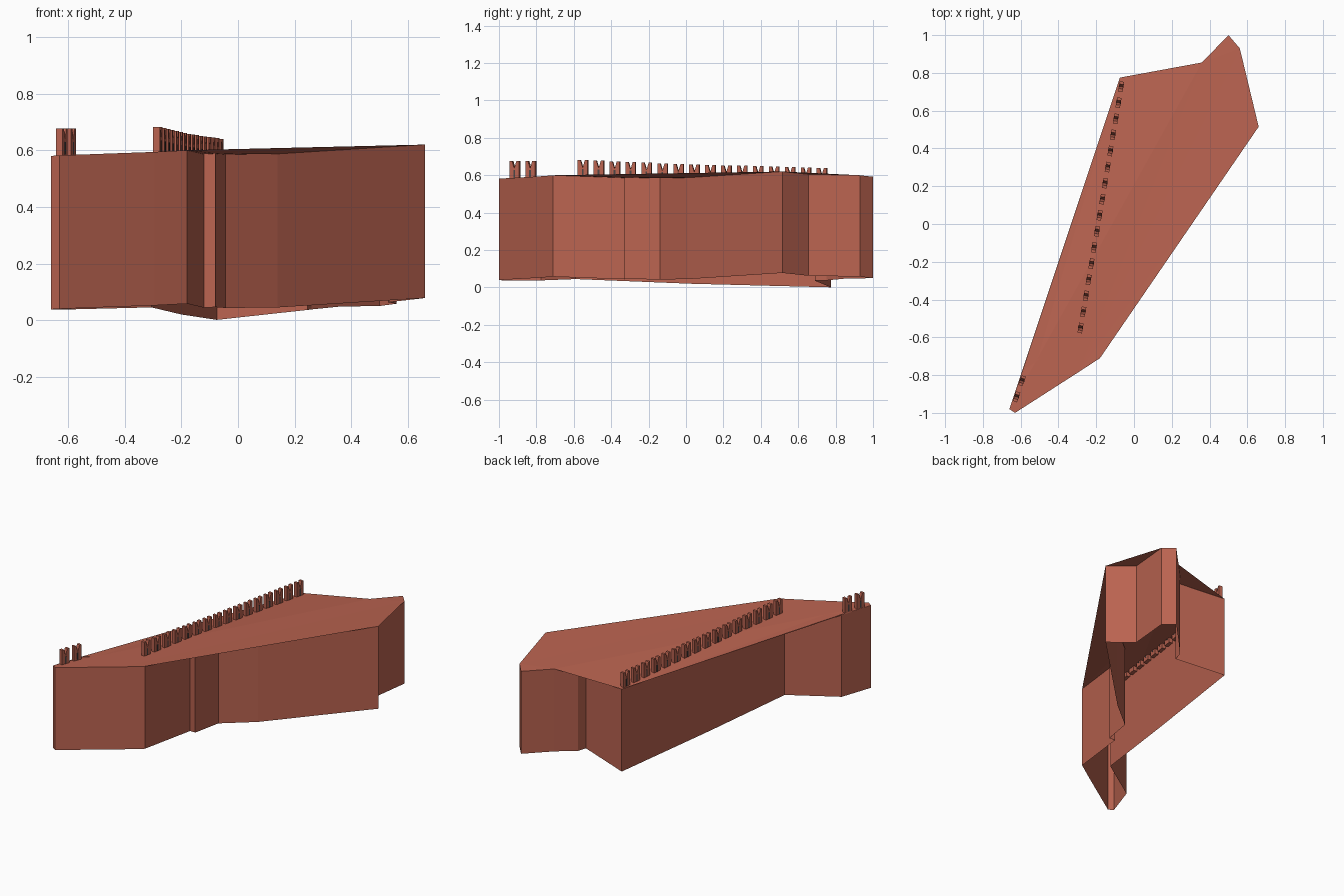
import bpy, bmesh
from mathutils import Vector, Matrix

cube = bpy.data.objects.get("Cube")
if cube:
    bpy.data.objects.remove(cube)


def material(name, rgb):
    m = bpy.data.materials.new(name)
    m.use_nodes = True
    m.diffuse_color = (*rgb, 1)
    m.node_tree.nodes["Principled BSDF"].inputs["Base Color"].default_value = (*rgb, 1)
    return m


brick = material("brick red", (0.49, 0.125, 0.08))
shadow = material("slit grey", (0.07, 0.06, 0.06))


def make_object(name, bm, *mats):
    mesh = bpy.data.meshes.new(name)
    bm.to_mesh(mesh)
    bm.free()
    for m in mats:
        mesh.materials.append(m)
    obj = bpy.data.objects.new(name, mesh)
    bpy.context.collection.objects.link(obj)
    return obj


# Plan of the wall block, counterclockwise: x, y, top height
plan = [
    (-0.66, -0.98, 0.58), (-0.63, -1.0, 0.582),
    (-0.295, -0.785, 0.594),                      # front end of roof crease
    (-0.18, -0.71, 0.60), (-0.12, -0.325, 0.586), (-0.08, -0.33, 0.588),
    (-0.045, -0.14, 0.585), (0.14, 0.01, 0.587), (0.66, 0.515, 0.62),
    (0.53, 0.655, 0.605), (0.56, 0.93, 0.60), (0.50, 1.0, 0.592),
    (0.36, 0.855, 0.59),                          # back end of roof crease
    (0.26, 0.75, 0.58), (0.245, 0.69, 0.578), (-0.075, 0.775, 0.543),
    (-0.20, 0.03, 0.562), (-0.305, -0.59, 0.587), (-0.59, -0.775, 0.58),
]
crease_front, crease_back = 2, 12
WALL_HEIGHT = 0.542

# Wall block, open underneath, with a folded roof
bm = bmesh.new()
top = [bm.verts.new(p) for p in plan]
low = [bm.verts.new((x, y, max(0, z - WALL_HEIGHT))) for x, y, z in plan]
for i in range(len(plan)):
    j = (i + 1) % len(plan)
    bm.faces.new((low[i], low[j], top[j], top[i]))
east = bm.faces.new(top[crease_front:crease_back + 1])
west = bm.faces.new(top[crease_back:] + top[:crease_front + 1])
bmesh.ops.triangulate(bm, faces=[east, west], ngon_method='EAR_CLIP')
make_object("wall_block", bm, brick)

# Swallow-tailed merlon: width along the wall, height
W, H, T = 0.027, 0.096, 0.024
profile = [(-W, -0.02), (W, -0.02), (W, H), (W * 0.45, H),
           (0, H - 0.04), (-W * 0.45, H), (-W, H)]


def merlon(name, place):
    bm = bmesh.new()
    face = bm.faces.new([bm.verts.new((u, -T / 2, v)) for u, v in profile])
    ext = bmesh.ops.extrude_face_region(bm, geom=[face])
    moved = [g for g in ext["geom"] if isinstance(g, bmesh.types.BMVert)]
    bmesh.ops.translate(bm, verts=moved, vec=(0, T, 0))
    bmesh.ops.recalc_face_normals(bm, faces=bm.faces)
    # Arrow slit as a thin plate showing on both sides
    slit = bmesh.ops.create_cube(bm, size=1, matrix=Matrix.Translation((0, 0, 0.027))
                                 @ Matrix.Diagonal((0.009, T + 0.002, 0.045, 1)))
    for f in {f for v in slit["verts"] for f in v.link_faces}:
        f.material_index = 1
    make_object(name, bm, brick, shadow).matrix_world = place


def merlon_row(name, points, ys):
    """Stand merlons at the given y along a wall top, just inside its edge."""
    pts = [Vector(p) for p in points]
    for n, y in enumerate(ys):
        a, b = next((a, b) for a, b in zip(pts, pts[1:]) if y <= b.y or b is pts[-1])
        pos = a.lerp(b, (y - a.y) / (b.y - a.y))
        along = (b - a).to_2d().normalized().to_3d()
        inward = Vector((along.y, -along.x, 0))
        pos += inward * (T / 2 + 0.003)
        rot = Matrix((along, -inward, Vector((0, 0, 1)))).transposed().to_4x4()
        merlon(f"{name}_{n + 1}", Matrix.Translation(pos) @ rot)


merlon_row("long_wall_merlon", [plan[17], plan[16], plan[15]],
           [-0.548 + 0.0852 * i for i in range(16)])
merlon_row("short_wall_merlon", [plan[0], plan[18]], [-0.91, -0.825])
